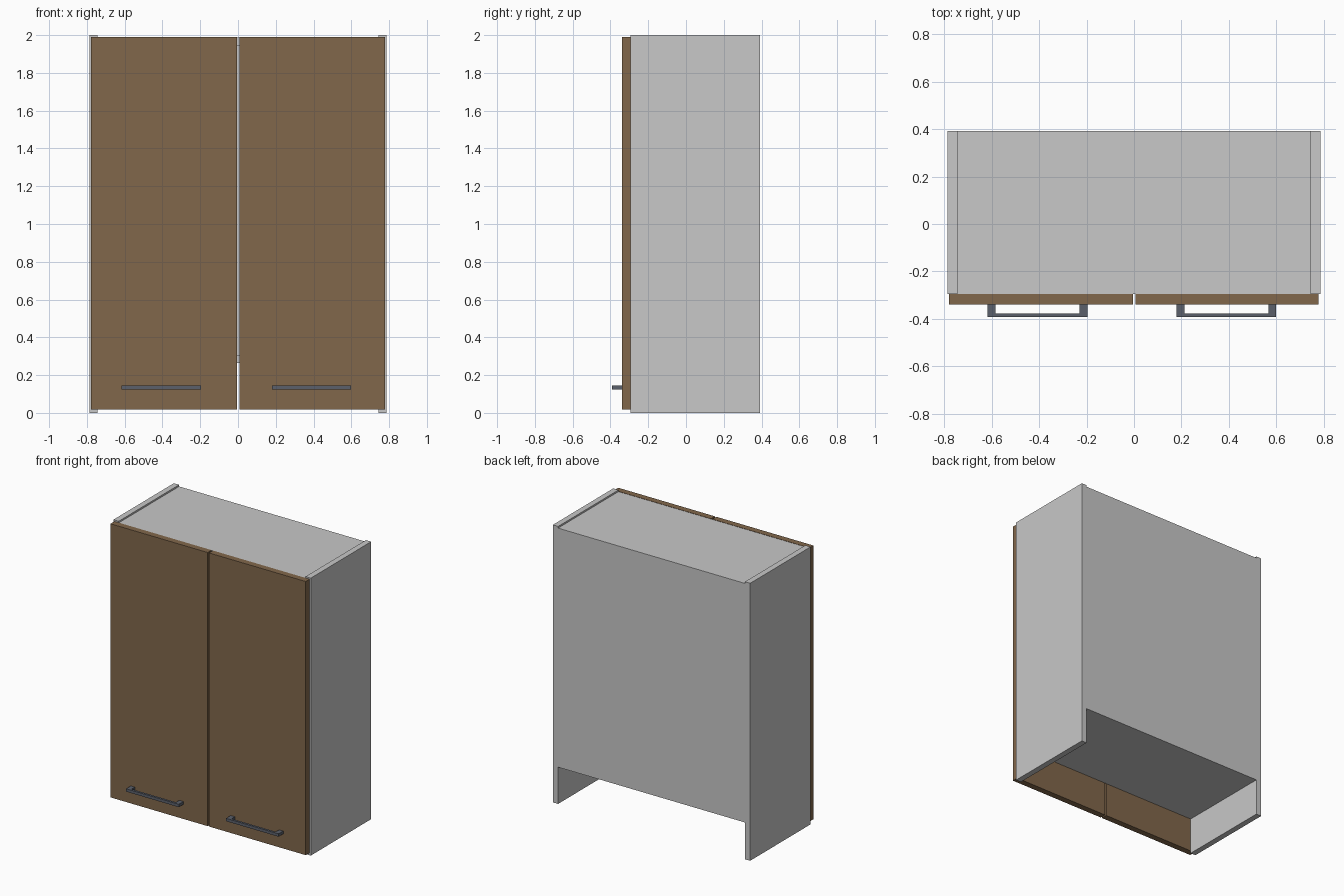
import bpy, bmesh

if "Cube" in bpy.data.objects:
    bpy.data.objects.remove(bpy.data.objects["Cube"])


def material(name, rgb):
    m = bpy.data.materials.new(name)
    m.diffuse_color = (*rgb, 1.0)
    m.use_nodes = True
    m.node_tree.nodes["Principled BSDF"].inputs["Base Color"].default_value = m.diffuse_color
    return m


GREY = material("pale grey panel", (0.58, 0.58, 0.58))
BROWN = material("brown door", (0.222, 0.137, 0.071))
STEEL = material("dark steel", (0.105, 0.117, 0.145))


def finish(name, bm, mat):
    bmesh.ops.recalc_face_normals(bm, faces=bm.faces)
    me = bpy.data.meshes.new(name)
    bm.to_mesh(me)
    bm.free()
    me.materials.append(mat)
    ob = bpy.data.objects.new(name, me)
    bpy.context.collection.objects.link(ob)
    return ob


def box(name, x, y, z, mat):
    """Box from (min, max) ranges on each axis."""
    bm = bmesh.new()
    bmesh.ops.create_cube(bm, size=1.0)
    for v in bm.verts:
        v.co = [r[0] if c < 0 else r[1] for c, r in zip(v.co, (x, y, z))]
    return finish(name, bm, mat)


def handle(name, x0, x1, z0, z1):
    """U-shaped bar handle, extruded upwards from its plan outline."""
    back, front, post, bar = -0.34, -0.393, 0.033, 0.016
    outline = [(x0, back), (x0, front), (x1, front), (x1, back),
               (x1 - post, back), (x1 - post, front + bar),
               (x0 + post, front + bar), (x0 + post, back)]
    bm = bmesh.new()
    face = bm.faces.new([bm.verts.new((x, y, z0)) for x, y in outline])
    ext = bmesh.ops.extrude_face_region(bm, geom=[face])
    for v in ext["geom"]:
        if isinstance(v, bmesh.types.BMVert):
            v.co.z = z1
    return finish(name, bm, STEEL)


W, T = 0.787, 0.042            # half width, board thickness
FRONT, BACK = -0.295, 0.393    # carcass depth
TOP, SHELF = 1.988, 0.265      # top surface, underside of floor board
inner = (-W + T, W - T)

# Carcass: sides run to the ground and stand just above the top board
box("left_side_panel", (-W, -W + T), (FRONT, BACK), (0, 2), GREY)
box("right_side_panel", (W - T, W), (FRONT, BACK), (0, 2), GREY)
box("top_panel", inner, (FRONT, BACK), (TOP - T, TOP), GREY)
box("bottom_shelf", inner, (FRONT, BACK), (SHELF, SHELF + T), GREY)
box("back_panel", inner, (BACK - T, BACK), (SHELF + T, TOP - T), GREY)

# Doors
box("left_door", (-0.779, -0.004), (-0.34, FRONT), (0.018, 1.99), BROWN)
box("right_door", (0.007, 0.778), (-0.34, FRONT), (0.018, 1.99), BROWN)

# Handles
handle("left_handle", -0.617, -0.197, 0.123, 0.144)
handle("right_handle", 0.18, 0.599, 0.123, 0.144)
